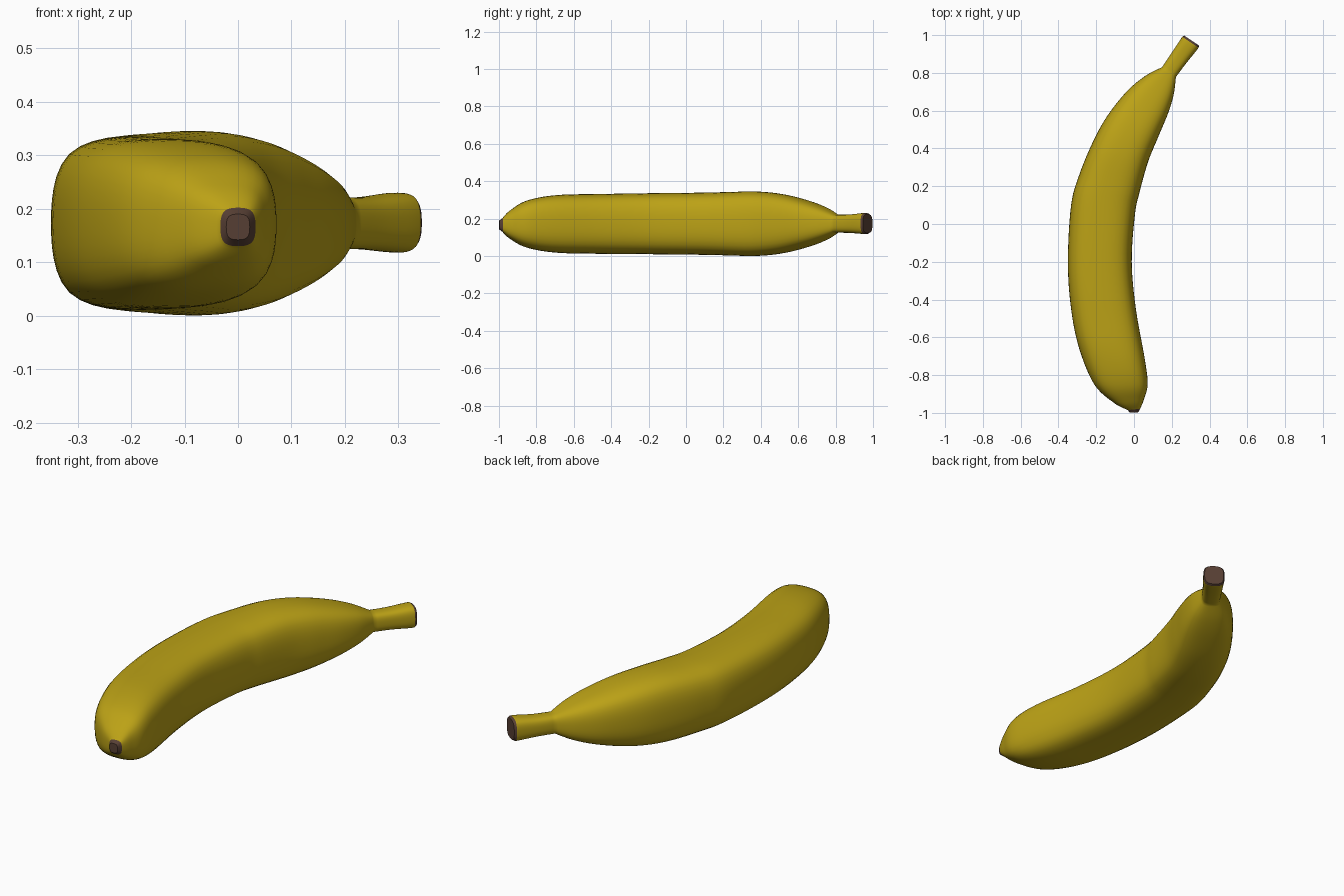
import bpy, bmesh, math
from mathutils import Vector

if "Cube" in bpy.data.objects:
    bpy.data.objects.remove(bpy.data.objects["Cube"])


def material(name, rgb):
    m = bpy.data.materials.new(name)
    m.diffuse_color = (*rgb, 1)
    m.use_nodes = True
    m.node_tree.nodes["Principled BSDF"].inputs["Base Color"].default_value = m.diffuse_color
    return m


yellow = material("banana yellow", (0.50, 0.36, 0.008))
brown = material("dark brown", (0.095, 0.05, 0.034))

# Body stations: outer x, y, inner x, y, half height, centre height
body = [
    (-.033, -.985, .033, -.978, .036, .166),
    (-.106, -.947, .052, -.930, .077, .168),
    (-.210, -.850, .072, -.850, .126, .171),
    (-.290, -.660, .058, -.720, .154, .172),
    (-.333, -.450, .010, -.450, .160, .172),
    (-.350, -.200, -.012, -.200, .163, .173),
    (-.333, .100, .005, .050, .166, .173),
    (-.290, .260, .030, .170, .169, .173),
    (-.220, .430, .075, .330, .172, .173),
    (-.143, .570, .130, .465, .157, .173),
    (-.040, .700, .180, .585, .124, .173),
    (.058, .783, .210, .685, .088, .173),
    (.148, .830, .222, .778, .048, .173),
]
# Stem stations
stem = [
    (.148, .830, .222, .778, .048, .173),
    (.195, .900, .273, .847, .049, .173),
    (.240, .968, .325, .911, .055, .174),
    (.255, .991, .342, .933, .056, .174),
]


def spline(points, steps):
    """Catmull-Rom through the stations."""
    out = []
    n = len(points)
    for i in range(n - 1):
        p0, p1 = points[max(i - 1, 0)], points[i]
        p2, p3 = points[i + 1], points[min(i + 2, n - 1)]
        for s in range(steps):
            t = s / steps
            out.append(tuple(
                .5 * (2 * b + (c - a) * t + (2 * a - 5 * b + 4 * c - d) * t * t
                      + (3 * b - a - 3 * c + d) * t ** 3)
                for a, b, c, d in zip(p0, p1, p2, p3)))
    out.append(points[-1])
    return out


SIDES = 48


def section(k):
    """Softly ridged square cross-section with bulging sides."""
    a = 2 * math.pi * k / SIDES
    c, s = math.cos(a), math.sin(a)
    e = 3.0
    r = (abs(c) ** e + abs(s) ** e) ** (-1 / e)
    m = max(abs(c), abs(s))
    q = min(abs(c), abs(s)) / m
    r2 = (1 - .2 * q * q) / m            # square with bulged sides
    r = .5 * (r + r2)
    return r * c, r * s


def ring(bm, st):
    xl, yl, xr, yr, h, z = st
    mid = Vector(((xl + xr) / 2, (yl + yr) / 2, z))
    half = Vector(((xr - xl) / 2, (yr - yl) / 2, 0))
    out = []
    for k in range(SIDES):
        u, v = section(k)
        out.append(bm.verts.new(mid + half * u + Vector((0, 0, h * v))))
    return out


def bridge(bm, a, b, mat):
    for k in range(SIDES):
        j = (k + 1) % SIDES
        bm.faces.new((a[k], a[j], b[j], b[k])).material_index = mat


bm = bmesh.new()
stations = spline(body, 6) + spline(stem, 4)[1:]
rings = [ring(bm, s) for s in stations]
for a, b in zip(rings, rings[1:]):
    bridge(bm, a, b, 0)

# Brown blossom tip
tip = ring(bm, (-.022, -.999, .022, -.997, .024, .166))
bridge(bm, tip, rings[0], 1)
bm.faces.new(tip).material_index = 1

# Brown cut end of the stem with a small rounded rim
end = ring(bm, (.266, .997, .344, .945, .050, .174))
bridge(bm, rings[-1], end, 1)
bm.faces.new(end).material_index = 1

bmesh.ops.recalc_face_normals(bm, faces=bm.faces)
mesh = bpy.data.meshes.new("banana")
bm.to_mesh(mesh)
bm.free()
mesh.materials.append(yellow)
mesh.materials.append(brown)
banana = bpy.data.objects.new("banana", mesh)
bpy.context.collection.objects.link(banana)
bpy.context.view_layer.objects.active = banana
banana.select_set(True)
bpy.ops.object.shade_smooth_by_angle(angle=math.radians(40))
